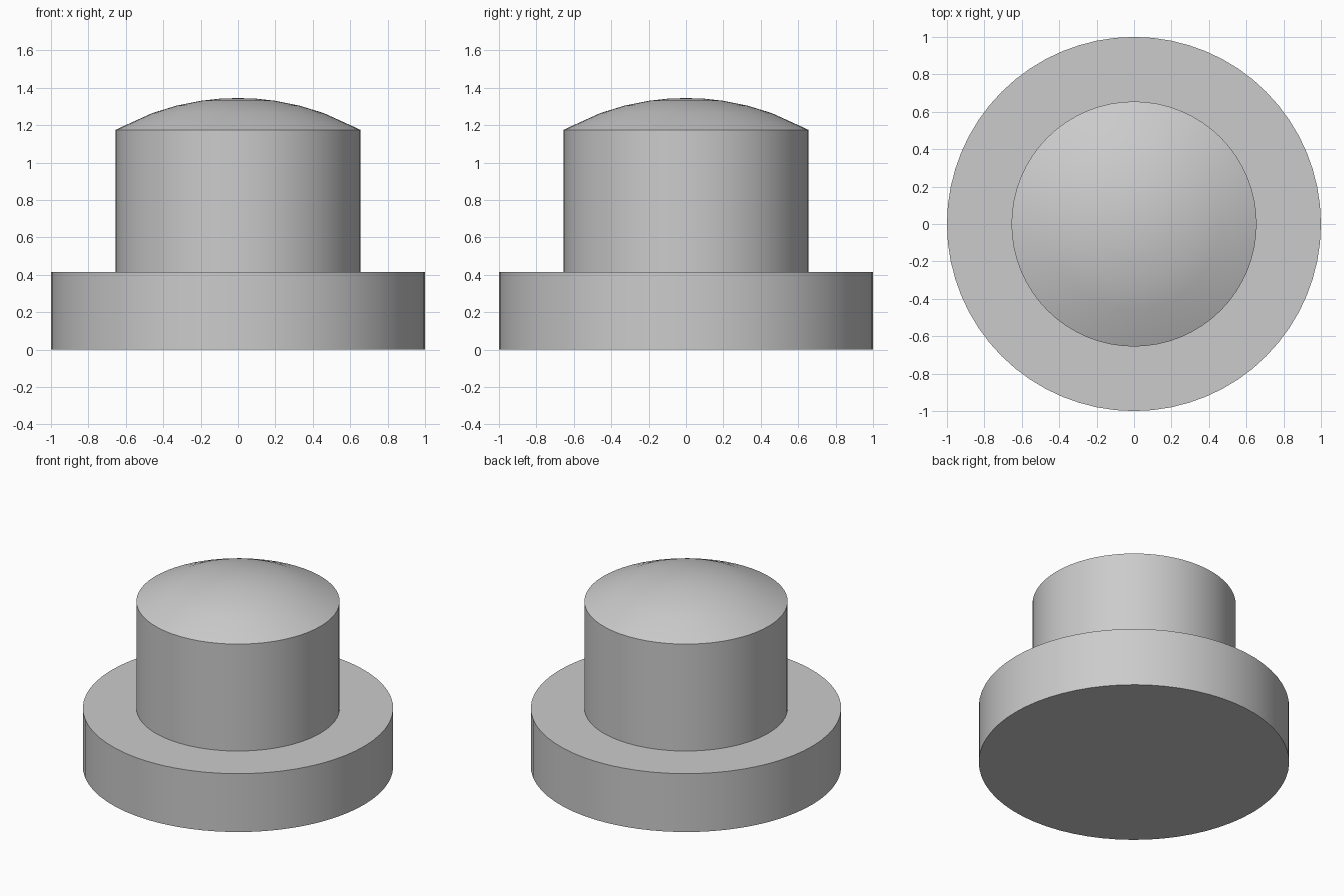
import bpy
import bmesh
import math

cube = bpy.data.objects.get("Cube")
if cube:
    bpy.data.objects.remove(cube, do_unlink=True)

SEGMENTS = 64
BASE_RADIUS, BASE_TOP = 1.0, 0.415
STEM_RADIUS, STEM_TOP = 0.655, 1.175
DOME_TOP = 1.345

grey = bpy.data.materials.new("plain grey")
grey.use_nodes = True
colour = (0.6, 0.6, 0.6, 1)
grey.diffuse_color = colour
grey.node_tree.nodes["Principled BSDF"].inputs["Base Color"].default_value = colour


def lathe(name, profile):
    """Revolve (radius, height) points around the z axis."""
    bm = bmesh.new()
    verts = [bm.verts.new((r, 0, z)) for r, z in profile]
    edges = [bm.edges.new(pair) for pair in zip(verts, verts[1:])]
    bmesh.ops.spin(bm, geom=verts + edges, cent=(0, 0, 0), axis=(0, 0, 1),
                   angle=math.tau, steps=SEGMENTS, use_merge=True)
    bmesh.ops.remove_doubles(bm, verts=bm.verts, dist=1e-4)
    bmesh.ops.recalc_face_normals(bm, faces=bm.faces)
    mesh = bpy.data.meshes.new(name)
    bm.to_mesh(mesh)
    bm.free()
    mesh.materials.append(grey)
    obj = bpy.data.objects.new(name, mesh)
    bpy.context.collection.objects.link(obj)
    bpy.ops.object.select_all(action="DESELECT")
    obj.select_set(True)
    bpy.context.view_layer.objects.active = obj
    bpy.ops.object.shade_smooth_by_angle(angle=math.radians(22))
    return obj


# Wide round base
lathe("base_disc", [(0, 0), (BASE_RADIUS, 0), (BASE_RADIUS, BASE_TOP), (0, BASE_TOP)])

# Stem with a shallow spherical cap
rise = DOME_TOP - STEM_TOP
sphere_radius = (STEM_RADIUS ** 2 + rise ** 2) / (2 * rise)
cap = []
for fraction in (0.7, 0.5, 0.3, 0.15, 0):
    r = STEM_RADIUS * fraction
    cap.append((r, DOME_TOP - sphere_radius + math.sqrt(sphere_radius ** 2 - r ** 2)))
lathe("domed_stem", [(0, BASE_TOP), (STEM_RADIUS, BASE_TOP), (STEM_RADIUS, STEM_TOP)] + cap)
